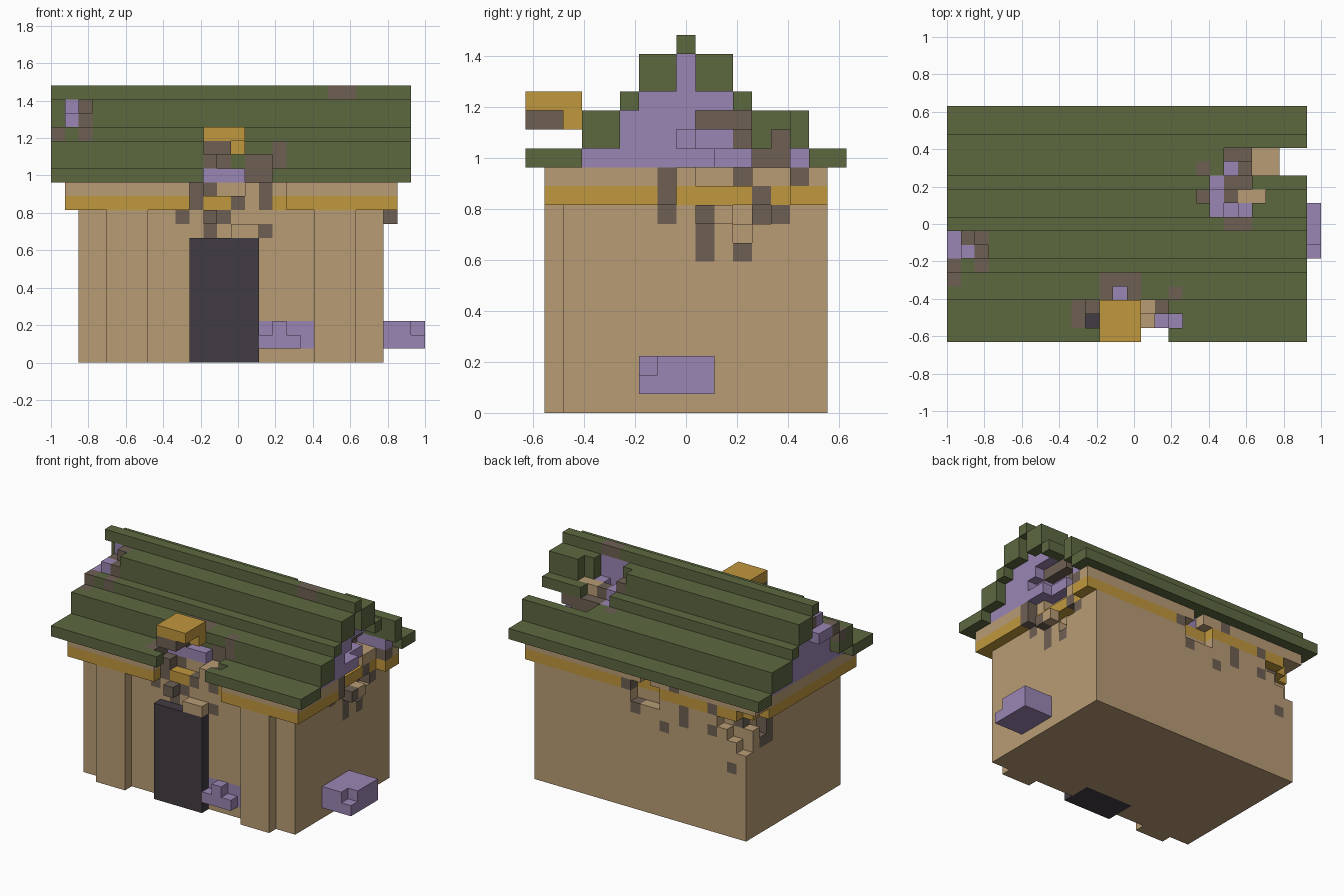
import bpy
import bmesh

cube = bpy.data.objects.get("Cube")
if cube:
    bpy.data.objects.remove(cube, do_unlink=True)

V = 2 / 27                      # edge of one block
ORIGIN = (-1.0, -8.5 * V, 0.0)
grid = {}                       # (i, j, k) -> [part name, colour name]


def lin(c):
    c /= 255
    return c / 12.92 if c < 0.04045 else ((c + 0.055) / 1.055) ** 2.4


COLOURS = {
    "moss_green": (92, 104, 64), "tan_wood": (184, 156, 117),
    "golden_trim": (192, 151, 61), "lavender": (155, 134, 180),
    "dark_door": (66, 60, 66), "ash_brown": (110, 96, 84),
}
mats = {}
for name, rgb in COLOURS.items():
    m = bpy.data.materials.new(name)
    m.use_nodes = True
    col = tuple(lin(c) for c in rgb) + (1.0,)
    m.diffuse_color = col
    bsdf = m.node_tree.nodes["Principled BSDF"]
    bsdf.inputs["Base Color"].default_value = col
    bsdf.inputs["Roughness"].default_value = 0.9
    mats[name] = m


def cells(x, y, z):
    """All blocks in a box; each axis is one index or an inclusive pair."""
    r = [range(a, a + 1) if isinstance(a, int) else range(a[0], a[1] + 1) for a in (x, y, z)]
    return [(i, j, k) for i in r[0] for j in r[1] for k in r[2]]


def fill(part, colour, x, y, z):
    for c in cells(x, y, z):
        grid[c] = [part, colour]


def carve(x, y, z):
    for c in cells(x, y, z):
        grid.pop(c, None)


def paint(colour, *boxes):
    for b in boxes:
        for c in cells(*b):
            if c in grid:
                grid[c][1] = colour


# Walls, front pillars and the trim band
fill("walls", "tan_wood", (2, 23), (2, 15), (0, 10))
for x in ((4, 6), (19, 21)):
    fill("front_pillars", "tan_wood", x, 1, (0, 10))
fill("trim_band", "golden_trim", (1, 24), (1, 15), 11)
fill("upper_beam", "tan_wood", (1, 24), (1, 15), 12)

# Attic with stepped gables
for y, z in (((3, 14), 13), ((5, 11), (14, 15)), ((6, 10), 16), (8, (17, 18))):
    fill("attic_gables", "lavender", (1, 24), y, z)

# Stepped roof courses, front and back
for y, z in (((0, 2), 13), ((15, 16), 13), ((3, 4), (14, 15)), ((12, 14), (14, 15)),
             (5, 16), (11, 16), ((6, 7), (17, 18)), ((9, 10), (17, 18)), (8, 19)):
    fill("roof", "moss_green", (0, 25), y, z)

# Door
fill("door", "dark_door", (10, 14), (1, 3), (0, 8))

# Damage above the door: missing eave, broken beam and trim
carve((11, 15), (0, 2), 13)
carve(10, (1, 2), 13)
carve(16, 1, 13)
carve((10, 16), 1, (11, 12))
carve((11, 13), 2, 12)
carve((14, 15), 3, 13)
carve((13, 15), 3, 14)
carve(12, 3, (14, 15))
fill("lintel_rubble", "tan_wood", 11, 1, 10)
fill("lintel_rubble", "tan_wood", (13, 14), 1, 9)
paint("tan_wood", ((13, 14), 2, 11), (10, 2, 12))
paint("ash_brown", (9, (1, 2), 13), (10, 2, (11, 12)), (9, (1, 2), 10),
      (11, (1, 3), (9, 10)), (11, (2, 3), 12), (12, (2, 3), 10), (13, 2, 11),
      (14, 3, 11), (15, 2, (11, 12)), (15, (1, 2), 9), ((14, 15), (2, 4), 13),
      ((14, 15), 4, 14), ((11, 12), (3, 4), (14, 15)), (13, 4, 15),
      (16, 3, (14, 15)), (13, 3, 15))

# Floating broken piece in front of the roof
fill("floating_chunk", "golden_trim", (11, 13), (0, 2), 16)
fill("floating_chunk", "golden_trim", (12, 13), 2, 15)
fill("floating_chunk", "ash_brown", (11, 12), (0, 1), 15)

# Hole in the back roof slope, open out to the right gable
carve((19, 21), (9, 10), (17, 18))
carve((19, 21), 11, 16)
carve((20, 21), 12, (14, 15))
carve((20, 21), 13, 15)
carve((22, 25), (12, 13), (13, 15))
carve(20, 9, 16)
carve(22, 10, (17, 18))
carve(18, 10, 18)
paint("tan_wood", ((21, 22), 10, 16))
paint("ash_brown", (20, (10, 11), (14, 16)), (21, (11, 12), (13, 15)), ((20, 21), 13, (13, 14)),
      ((20, 21), 8, 19), (18, 12, 15), (18, 10, 17))

# Broken right gable, beam and wall
carve((23, 24), (9, 11), 14)
carve(24, (8, 9), 14)
carve(24, (9, 11), 15)
carve(24, (10, 11), 13)
carve(24, (8, 13), (11, 12))
carve(23, (10, 12), 10)
carve(23, (9, 11), 12)
carve(23, 11, 9)
carve(22, 11, 10)
fill("side_rubble", "tan_wood", 24, (9, 10), 10)
paint("ash_brown", ((22, 24), (9, 12), 15), ((22, 23), (11, 12), 14),
      (24, 7, (11, 12)), (23, 7, 10), ((23, 24), 9, (8, 10)), ((22, 23), 11, 8),
      ((22, 23), 11, (10, 10)), ((22, 23), 11, 12), ((22, 23), 12, (10, 11)), (23, 13, 10),
      (24, 14, 12))

# Broken left end of the front roof slope
carve((0, 1), (6, 7), (17, 18))
carve(2, 6, 18)
fill("roof_rubble", "lavender", 0, (6, 7), 16)
fill("roof_rubble", "lavender", 1, 6, 17)
fill("roof_rubble", "ash_brown", 1, 7, 17)
paint("ash_brown", (2, (6, 7), (17, 18)), (2, 5, 16), (0, 4, 15), (0, 5, 16))

# Small breaks in the back wall
carve((11, 13), 15, (10, 11))
carve(12, 15, 12)
paint("lavender", (12, 14, 12))
paint("ash_brown", (13, 15, 9), (10, 15, 8), (8, 15, (9, 10)), (5, 15, 11),
      (14, 15, 11), (3, 15, 6), (9, 15, 12))

# Crumbled back corner on the left side
carve((2, 3), 15, (8, 10))
carve(2, (13, 14), (9, 10))
carve((1, 2), 15, 11)
carve(4, 15, 10)
carve(1, 14, 11)
fill("corner_rubble", "tan_wood", 3, 15, 8)
fill("corner_rubble", "tan_wood", 2, 14, 9)
paint("ash_brown", (3, 14, 10), (2, 12, (8, 10)), (5, 15, 9), (2, 13, 8))

# Fallen lavender rubble by the door and on the right wall
fill("door_rubble", "lavender", (15, 18), 2, (1, 2))
fill("door_rubble", "lavender", (15, 17), 1, 1)
fill("door_rubble", "lavender", 16, 1, 2)
fill("wall_rubble", "lavender", (24, 26), (6, 9), (1, 2))
carve(26, 6, 2)


# Turn each part into a mesh holding only its exposed block faces
SIDES = {
    (1, 0, 0): ((1, 0, 0), (1, 1, 0), (1, 1, 1), (1, 0, 1)),
    (-1, 0, 0): ((0, 0, 0), (0, 0, 1), (0, 1, 1), (0, 1, 0)),
    (0, 1, 0): ((0, 1, 0), (0, 1, 1), (1, 1, 1), (1, 1, 0)),
    (0, -1, 0): ((0, 0, 0), (1, 0, 0), (1, 0, 1), (0, 0, 1)),
    (0, 0, 1): ((0, 0, 1), (1, 0, 1), (1, 1, 1), (0, 1, 1)),
    (0, 0, -1): ((0, 0, 0), (0, 1, 0), (1, 1, 0), (1, 0, 0)),
}


def build(part):
    blocks = {c: v[1] for c, v in grid.items() if v[0] == part}
    names = sorted(set(blocks.values()))
    bm = bmesh.new()
    verts = {}
    for c, colour in blocks.items():
        for d, corners in SIDES.items():
            if tuple(a + b for a, b in zip(c, d)) in grid:
                continue
            loop = []
            for q in corners:
                p = tuple(a + b for a, b in zip(c, q))
                if p not in verts:
                    verts[p] = bm.verts.new([o + V * a for o, a in zip(ORIGIN, p)])
                loop.append(verts[p])
            bm.faces.new(loop).material_index = names.index(colour)
    mesh = bpy.data.meshes.new(part)
    bm.to_mesh(mesh)
    bm.free()
    for n in names:
        mesh.materials.append(mats[n])
    bpy.context.collection.objects.link(bpy.data.objects.new(part, mesh))


for part in sorted({v[0] for v in grid.values()}):
    build(part)
